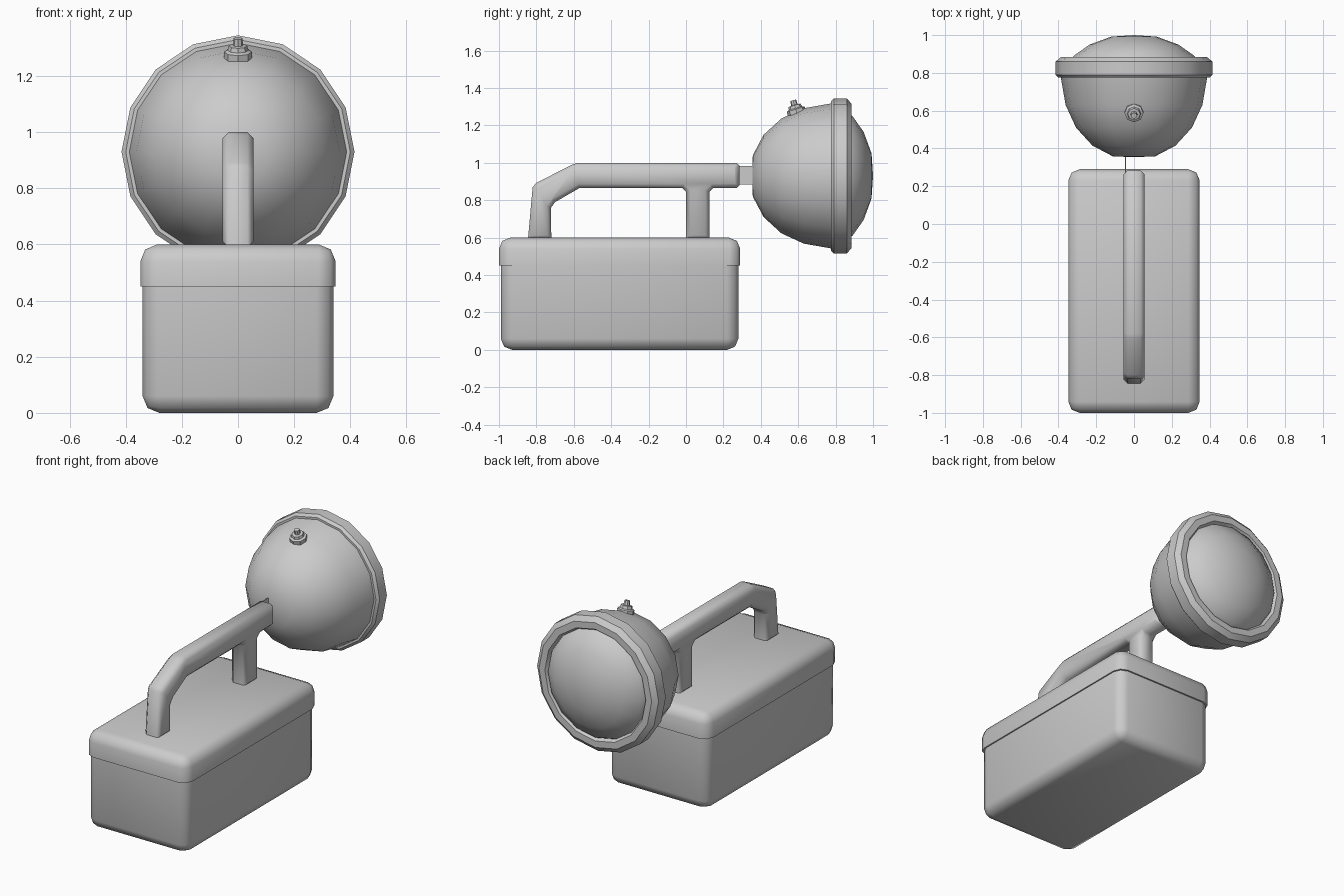
import bpy, bmesh, math
from mathutils import Matrix, Vector

if "Cube" in bpy.data.objects:
    bpy.data.objects.remove(bpy.data.objects["Cube"])


def finish(name, bm, angle=40):
    bmesh.ops.recalc_face_normals(bm, faces=bm.faces)
    me = bpy.data.meshes.new(name)
    bm.to_mesh(me)
    bm.free()
    me.shade_smooth()
    me.set_sharp_from_angle(angle=math.radians(angle))
    ob = bpy.data.objects.new(name, me)
    bpy.context.collection.objects.link(ob)
    return ob


def rounded_box(name, lo, hi, bevel, sharp_z):
    """Box with all edges rounded except those lying at height sharp_z."""
    lo, hi = Vector(lo), Vector(hi)
    bm = bmesh.new()
    bmesh.ops.create_cube(bm, size=1)
    bmesh.ops.scale(bm, vec=hi - lo, verts=bm.verts)
    bmesh.ops.translate(bm, vec=(lo + hi) / 2, verts=bm.verts)
    edges = [e for e in bm.edges
             if not all(abs(v.co.z - sharp_z) < 1e-4 for v in e.verts)]
    bmesh.ops.bevel(bm, geom=edges, offset=bevel, segments=2, profile=0.5,
                    affect='EDGES')
    return finish(name, bm, 50)


def lathe(name, profile, sides, origin, axis):
    """Revolve (distance along axis, radius) points around an axis."""
    bm = bmesh.new()
    verts = [bm.verts.new((0, r, h)) for h, r in profile]
    edges = [bm.edges.new(p) for p in zip(verts, verts[1:])]
    bmesh.ops.spin(bm, geom=verts + edges, cent=(0, 0, 0), axis=(0, 0, 1),
                   angle=math.tau, steps=sides)
    bmesh.ops.remove_doubles(bm, verts=bm.verts, dist=1e-4)
    bm.transform(Matrix.Translation(origin) @
                 Vector(axis).to_track_quat('Z', 'Y').to_matrix().to_4x4())
    return finish(name, bm)


# Battery case and its lid
rounded_box("battery_case", (-.34, -.99, 0), (.34, .28, .46), .06, .46)
rounded_box("case_lid", (-.348, -1, .45), (.348, .29, .60), .06, .45)

# Carrying handle: side profile extruded across x, with chamfered rims
outline = [(-.845, .59), (-.82, .87), (-.80, .893), (-.61, .99), (-.58, 1.0),
           (.27, 1.0), (.285, .985), (.285, .88), (.27, .865), (.145, .865),
           (.125, .845), (.125, .59), (0, .59), (0, .845), (-.02, .865),
           (-.57, .865), (-.70, .79), (-.722, .76), (-.72, .59)]
bm = bmesh.new()
face = bm.faces.new([bm.verts.new((-.056, y, z)) for y, z in outline])
side = bmesh.ops.extrude_face_region(bm, geom=[face], use_keep_orig=True)
bmesh.ops.translate(bm, vec=(.112, 0, 0),
                    verts=[v for v in side["geom"]
                           if isinstance(v, bmesh.types.BMVert)])
bmesh.ops.recalc_face_normals(bm, faces=bm.faces)
rims = [e for e in bm.edges if abs(e.verts[0].co.x - e.verts[1].co.x) < 1e-5]
bmesh.ops.bevel(bm, geom=rims, offset=.022, segments=1, affect='EDGES')
finish("handle", bm, 50)

# Thin bracket joining handle and lamp
bm = bmesh.new()
bmesh.ops.create_cube(bm, size=1)
bmesh.ops.scale(bm, vec=(.005, .12, .10), verts=bm.verts)
bmesh.ops.translate(bm, vec=(-.044, .32, .933), verts=bm.verts)
finish("lamp_bracket", bm)

# Lamp head, rim and lens share one axis along +y
centre, forward = (0, 0, .93), (0, 1, 0)
lathe("lamp_shell", [(.355, 0), (.357, .11), (.415, .22), (.51, .307),
                     (.63, .362), (.79, .39)], 16, centre, forward)
lathe("lamp_rim", [(.775, .38), (.775, .40), (.79, .415), (.86, .415),
                   (.885, .385), (.885, .345), (.86, .33)], 16, centre, forward)
lathe("lens", [(.86, .335), (.89, .32), (.95, .235), (.992, .12), (1, 0)],
      16, centre, forward)

# Switch button on top of the shell, tilted with its surface
lathe("switch", [(-.03, .05), (.012, .05), (.018, .037), (.034, .033),
                 (.036, .018), (.062, .016), (.062, 0)],
      8, (0, .59, 1.275), (0, -.28, .96))
